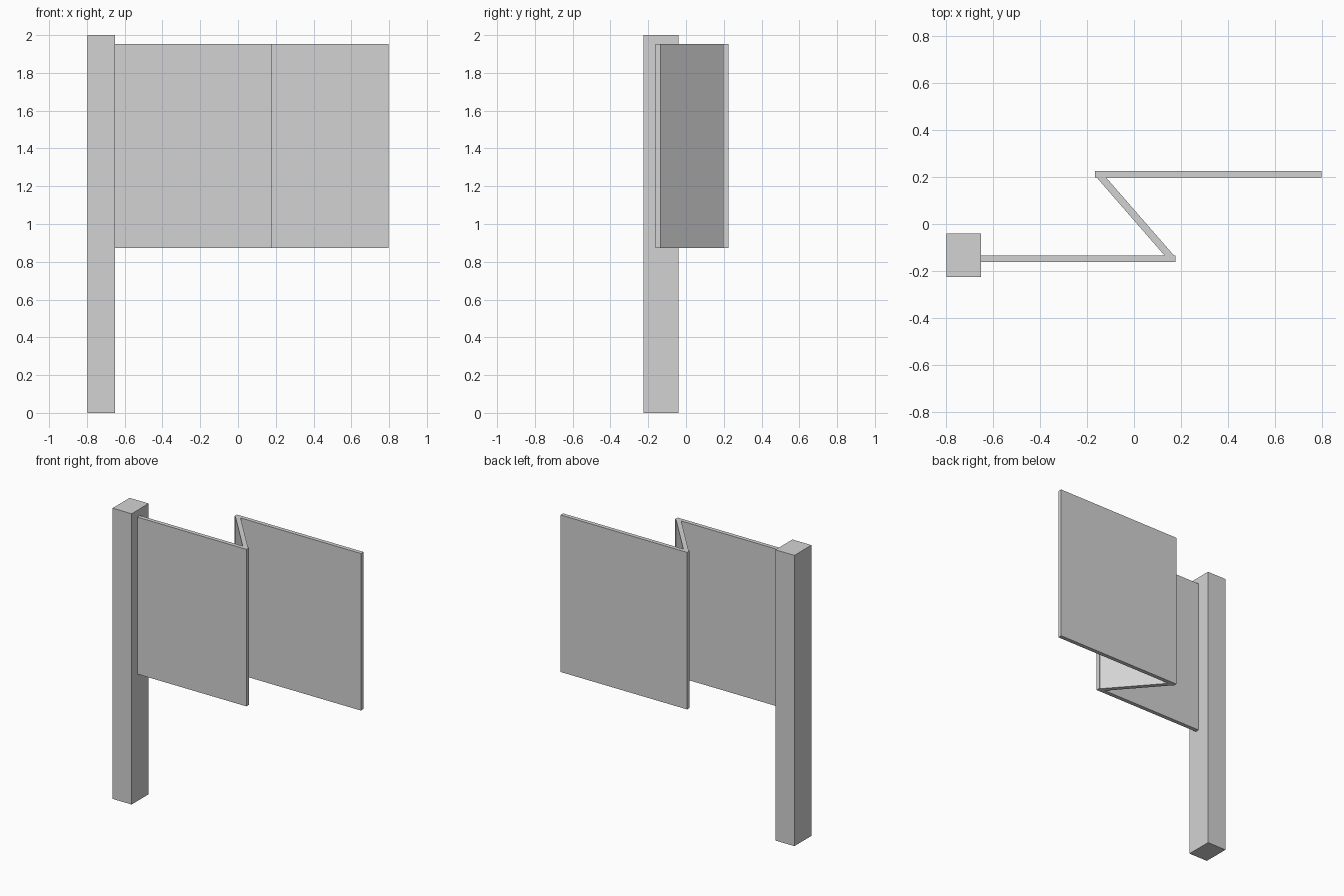
import bpy
import bmesh

if "Cube" in bpy.data.objects:
    bpy.data.objects.remove(bpy.data.objects["Cube"])

grey = bpy.data.materials.new("light_grey")
grey.diffuse_color = (0.65, 0.65, 0.65, 1.0)
grey.use_nodes = True
grey.node_tree.nodes["Principled BSDF"].inputs["Base Color"].default_value = grey.diffuse_color


def prism(name, outline, z0, z1):
    """Extrude a counter-clockwise floor outline from z0 up to z1."""
    bm = bmesh.new()
    base = bm.faces.new([bm.verts.new((x, y, z0)) for x, y in outline])
    top = bmesh.ops.extrude_face_region(bm, geom=[base])["geom"]
    verts = [g for g in top if isinstance(g, bmesh.types.BMVert)]
    bmesh.ops.translate(bm, verts=verts, vec=(0, 0, z1 - z0))
    bmesh.ops.recalc_face_normals(bm, faces=bm.faces[:])
    mesh = bpy.data.meshes.new(name)
    bm.to_mesh(mesh)
    bm.free()
    mesh.materials.append(grey)
    obj = bpy.data.objects.new(name, mesh)
    bpy.context.collection.objects.link(obj)
    return obj


def rect(x0, x1, y0, y1):
    return [(x0, y0), (x1, y0), (x1, y1), (x0, y1)]


PANEL_Z = (0.873, 1.953)

# Square-cut upright post
prism("post", rect(-0.797, -0.652, -0.225, -0.04), 0, 2)

# Z-folded board: front leaf, slanted leaf, back leaf
prism("front_panel", rect(-0.652, 0.177, -0.162, -0.134), *PANEL_Z)
prism("slanted_panel",
      [(0.13, -0.134), (0.17, -0.134), (-0.118, 0.197), (-0.158, 0.197)], *PANEL_Z)
prism("back_panel", rect(-0.166, 0.797, 0.197, 0.225), *PANEL_Z)
